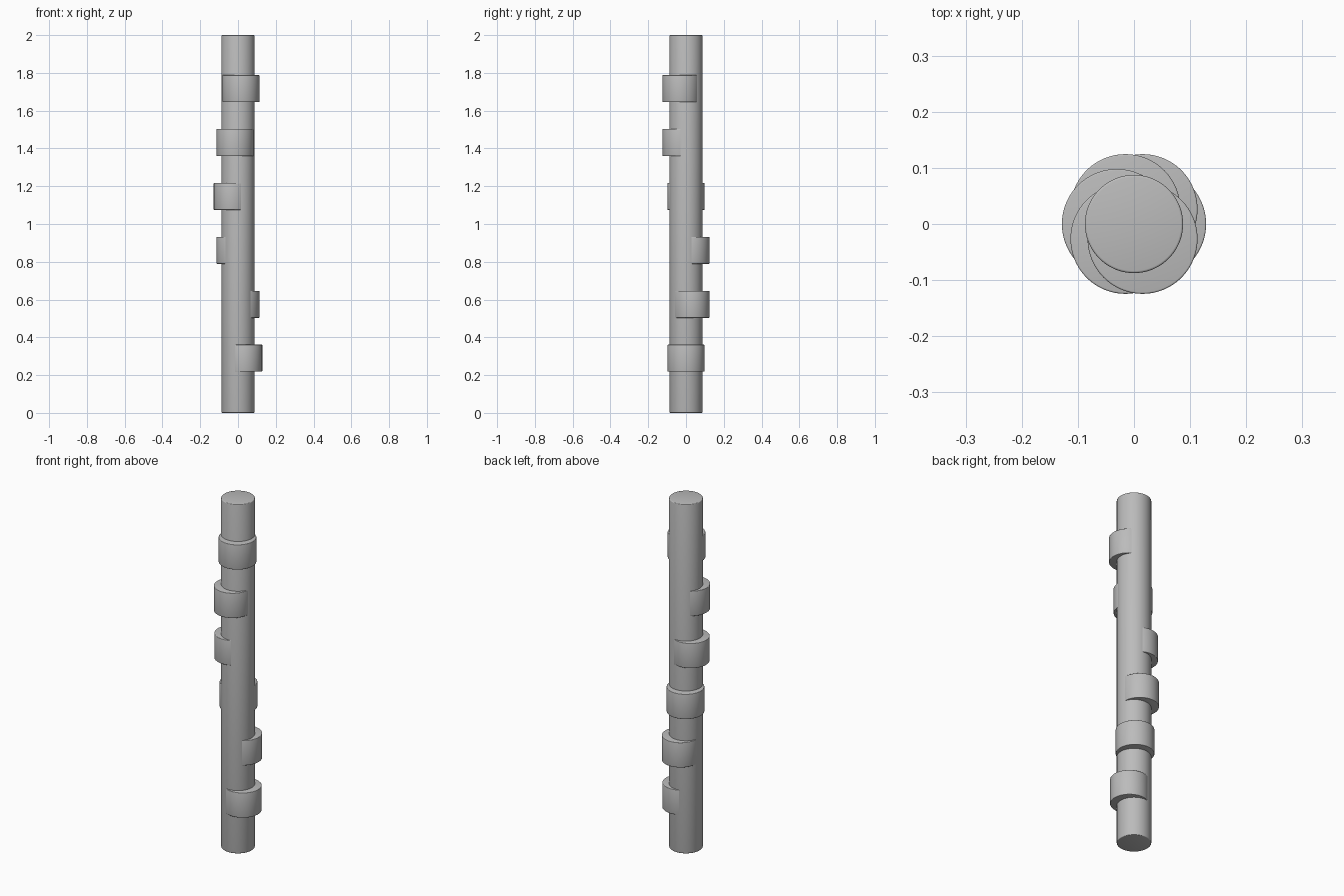
import bpy
from math import cos, sin, radians

cube = bpy.data.objects.get("Cube")
if cube:
    bpy.data.objects.remove(cube, do_unlink=True)

# Single grey metal
steel = bpy.data.materials.new("steel_grey")
steel.use_nodes = True
steel.diffuse_color = (0.5, 0.5, 0.5, 1)
steel.node_tree.nodes["Principled BSDF"].inputs["Base Color"].default_value = (0.5, 0.5, 0.5, 1)


def disc(name, radius, bottom, height, x=0.0, y=0.0, bevel=0.003):
    """Upright cylinder with softly rounded rims."""
    bpy.ops.mesh.primitive_cylinder_add(
        vertices=96, radius=radius, depth=height, location=(x, y, bottom + height / 2))
    obj = bpy.context.object
    obj.name = name
    obj.data.materials.append(steel)
    mod = obj.modifiers.new("rim", 'BEVEL')
    mod.width = bevel
    mod.segments = 3
    mod.limit_method = 'ANGLE'
    mod.angle_limit = radians(40)
    bpy.ops.object.modifier_apply(modifier=mod.name)
    bpy.ops.object.shade_smooth_by_angle(angle=radians(35))
    return obj


# Central shaft
disc("shaft", 0.0875, 0.0, 2.0, bevel=0.004)

# Six eccentric lobes, each turned a sixth of a turn further
OFFSET = 0.0305
for i in range(6):
    turn = radians(60 * i)
    disc(f"cam_lobe_{i + 1}", 0.098, 0.218 + 0.2855 * i, 0.143,
         OFFSET * cos(turn), OFFSET * sin(turn))
